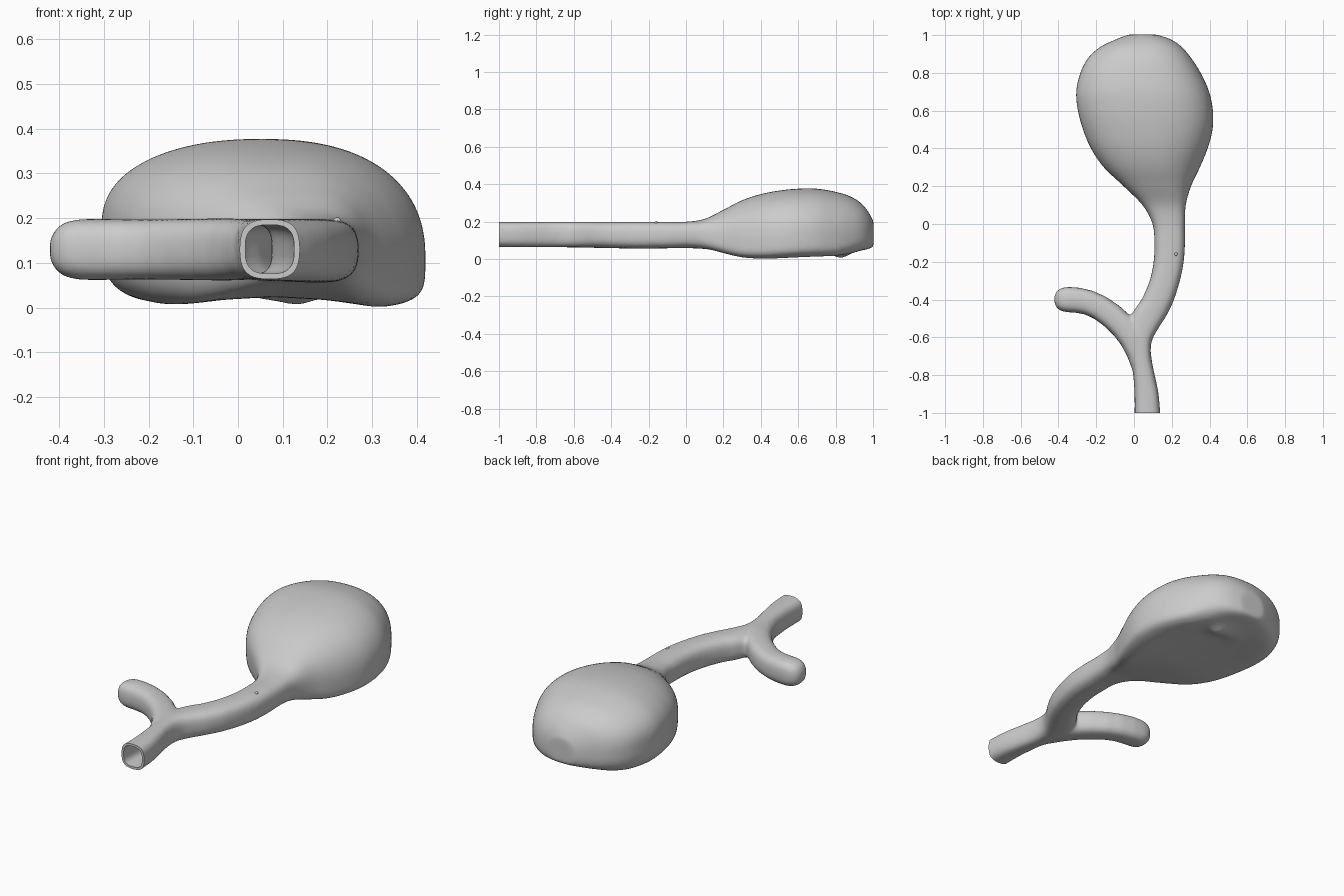
import bpy, bmesh, math
from mathutils import Vector

if "Cube" in bpy.data.objects:
    bpy.data.objects.remove(bpy.data.objects["Cube"])

SIDES = 64


def sgnpow(v, p):
    return math.copysign(abs(v) ** p, v)


def smooth_rows(rows, n=5):
    """Non-uniform cubic interpolation of (y, ...) rows."""
    def slope(k, c):
        a, b = rows[max(k - 1, 0)], rows[min(k + 1, len(rows) - 1)]
        return (b[c] - a[c]) / (b[0] - a[0])
    out = []
    for k in range(len(rows) - 1):
        a, b = rows[k], rows[k + 1]
        d = b[0] - a[0]
        for i in range(n):
            t = i / n
            h1, h2 = 2 * t**3 - 3 * t**2 + 1, t**3 - 2 * t**2 + t
            h3, h4 = 3 * t**2 - 2 * t**3, t**3 - t**2
            out.append([a[0] + d * t] + [
                h1 * a[c] + h2 * d * slope(k, c) + h3 * b[c] + h4 * d * slope(k + 1, c)
                for c in range(1, 5)])
    return out + [list(rows[-1])]


def make_loft(name, rings):
    """Skin a list of closed rings and cap both ends."""
    bm = bmesh.new()
    vs = [[bm.verts.new(p) for p in r] for r in rings]
    for a, b in zip(vs, vs[1:]):
        for i in range(SIDES):
            j = (i + 1) % SIDES
            bm.faces.new((a[i], a[j], b[j], b[i]))
    bm.faces.new(vs[0][::-1])
    bm.faces.new(vs[-1])
    bmesh.ops.recalc_face_normals(bm, faces=bm.faces)
    me = bpy.data.meshes.new(name)
    bm.to_mesh(me)
    bm.free()
    ob = bpy.data.objects.new(name, me)
    bpy.context.collection.objects.link(ob)
    return ob


def body_ring(y, xl, xr, zl, zh, inset=0.0):
    """Rounded-square duct section that turns into a flat-bottomed dome."""
    f = min(1, max(0, (y - 0.02) / 0.3))          # 0 = duct, 1 = bulb
    f = f * f * (3 - 2 * f)
    end = min(1, max(0, (1.0 - y) / 0.2))
    xc, hw = (xl + xr) / 2, (xr - xl) / 2 - inset
    zm = (zl + zh) / 2 * (1 - f) + (zl + 0.39 * (zh - zl)) * f
    up, low = 2 / (2.9 - 0.6 * f), 2 / (2.9 + 1.6 * f * end)
    ring = []
    for i in range(SIDES):
        t = 2 * math.pi * i / SIDES
        c, s = math.cos(t), math.sin(t)
        u = sgnpow(c, up if s > 0 else low)
        h = (zh - zm if s > 0 else zm - zl) - inset
        z = zm + h * sgnpow(s, up if s > 0 else low)
        z -= 0.03 * f * end * u * (1 - abs(s))       # sides lean
        if s < 0:                                    # hollowed underside
            z += 0.03 * f * end * max(0, 1 - (u / 0.75) ** 2)
        ring.append((xc + hw * u, y, z))
    return ring


def tube_rings(pts):
    """Rounded-square tube through (x, y, radius) points at duct height."""
    rings = []
    for k, (x, y, r) in enumerate(pts):
        a, b = pts[max(k - 1, 0)], pts[min(k + 1, len(pts) - 1)]
        d = Vector((b[0] - a[0], b[1] - a[1], 0)).normalized()
        n = Vector((d.y, -d.x, 0))
        ring = []
        for i in range(SIDES):
            t = 2 * math.pi * i / SIDES
            e = 2 / 2.8
            o = n * r * sgnpow(math.cos(t), e)
            ring.append((x + o.x, y + o.y, 0.13 + r * 1.02 * sgnpow(math.sin(t), e)))
        rings.append(ring)
    return rings


def apply_mod(ob, kind, **props):
    m = ob.modifiers.new(kind, kind)
    for k, v in props.items():
        setattr(m, k, v)
    bpy.context.view_layer.objects.active = ob
    bpy.ops.object.modifier_apply(modifier=m.name)


def combine(ob, other, operation):
    apply_mod(ob, 'BOOLEAN', operation=operation, object=other, solver='EXACT')
    bpy.data.objects.remove(other)


# Main duct and bulb: y, left, right, bottom, top
rows = [(-1.06, 0.003, 0.143, .063, .198), (-.9, .003, .13, .063, .198),
        (-.8, -.004, .11, .063, .198), (-.7, -.015, .09, .063, .198),
        (-.62, -.025, .094, .063, .198), (-.55, -.025, .13, .061, .198),
        (-.5, -.02, .163, .06, .198), (-.45, .005, .19, .059, .198),
        (-.4, .04, .212, .058, .198), (-.3, .083, .243, .056, .198),
        (-.2, .104, .263, .056, .198), (-.1, .108, .27, .057, .198),
        (0, .098, .27, .059, .199), (.1, .045, .274, .049, .214),
        (.2, -.055, .302, .023, .263), (.3, -.16, .349, .002, .314),
        (.4, -.228, .39, -.006, .347), (.5, -.27, .416, -.004, .366),
        (.6, -.297, .418, .001, .376), (.7, -.306, .398, .005, .376),
        (.8, -.284, .353, .01, .359), (.88, -.242, .302, .021, .334),
        (.94, -.175, .25, .038, .295), (.98, -.09, .19, .052, .245),
        (1.003, -.03, .12, .066, .2)]
body = make_loft("bladder_and_ducts", [body_ring(*r) for r in smooth_rows(rows)])

# Small knob inside the hollow underside
for v in body.data.vertices:
    if v.co.z < 0.1:
        q = ((v.co.x - 0.1) / 0.07) ** 2 + ((v.co.y - 0.82) / 0.05) ** 2
        v.co.z -= 0.04 * math.exp(-q)

# Side duct with a rounded blind end
branch = make_loft("side_duct", tube_rings([
    (-.421, -.398, .022), (-.409, -.398, .045), (-.388, -.399, .06), (-.355, -.40, .067),
    (-.3, -.403, .067), (-.24, -.416, .066), (-.18, -.443, .066), (-.12, -.485, .067),
    (-.06, -.54, .068), (-.01, -.605, .068), (.025, -.68, .064), (.045, -.76, .055)]))

# Fuse both into one skin with a soft fork
combine(body, branch, 'UNION')
apply_mod(body, 'REMESH', mode='VOXEL', voxel_size=0.01)
apply_mod(body, 'SMOOTH', factor=0.5, iterations=12)

# Trim the open end flat and hollow out the duct
bpy.ops.mesh.primitive_cube_add(size=1, location=(0, -1.5, 0.1))
combine(body, bpy.context.object, 'DIFFERENCE')
bore = make_loft("bore", [body_ring(*r, inset=0.013) for r in smooth_rows(rows[:13])])
combine(body, bore, 'DIFFERENCE')

# Tiny nodule on top of the duct
bpy.ops.mesh.primitive_uv_sphere_add(segments=12, ring_count=8, radius=0.009,
                                     location=(0.222, -0.16, 0.193))
nodule = bpy.context.object
nodule.name = "nodule"

grey = bpy.data.materials.new("light grey")
grey.diffuse_color = (0.6, 0.6, 0.6, 1)
grey.use_nodes = True
grey.node_tree.nodes["Principled BSDF"].inputs["Base Color"].default_value = grey.diffuse_color
for ob in (body, nodule):
    ob.data.materials.clear()
    ob.data.materials.append(grey)
    bpy.ops.object.select_all(action='DESELECT')
    ob.select_set(True)
    bpy.context.view_layer.objects.active = ob
    bpy.ops.object.shade_smooth_by_angle(angle=math.radians(40))
